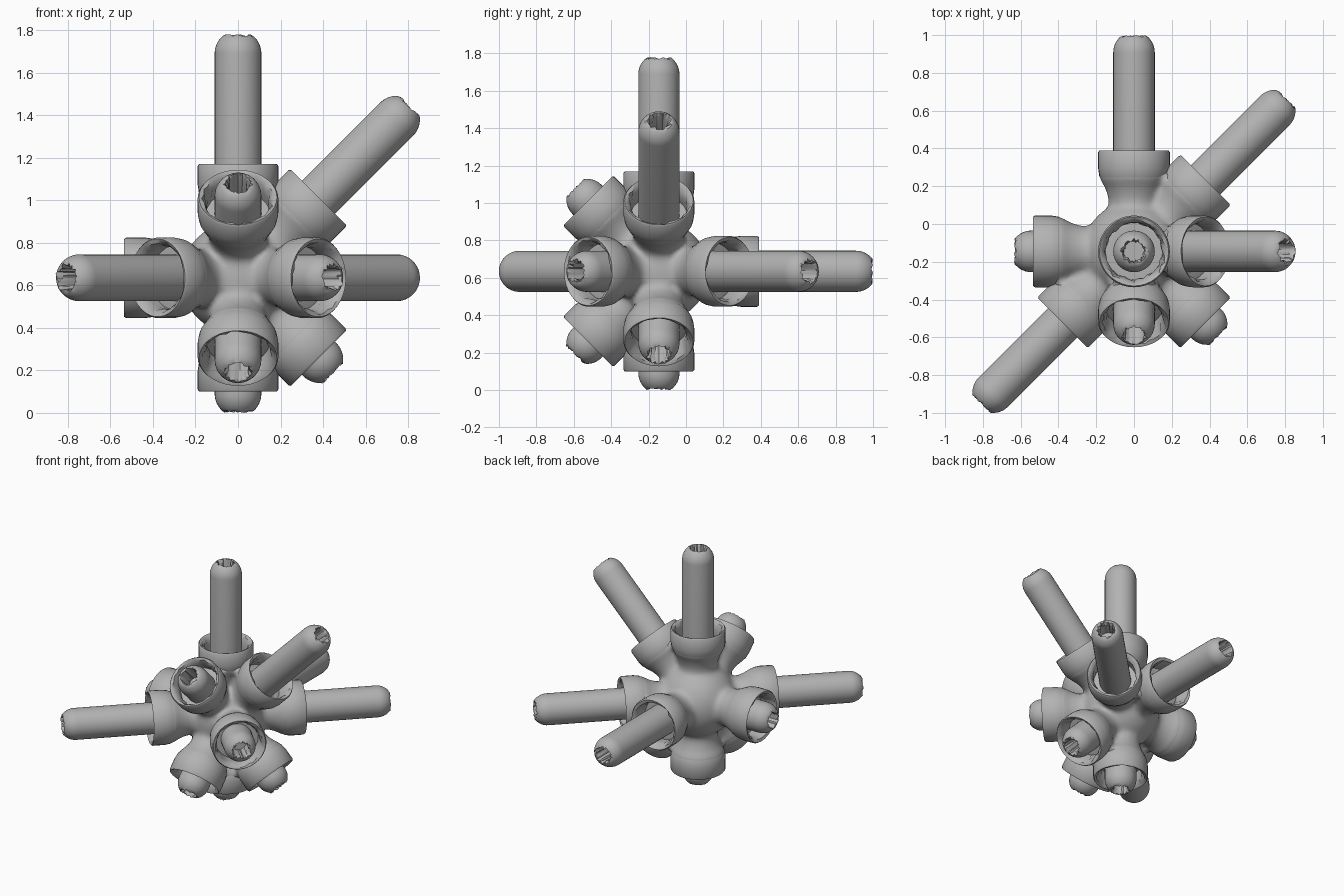
import bpy, bmesh, math, random
from mathutils import Vector

random.seed(4)
if "Cube" in bpy.data.objects:
    bpy.data.objects.remove(bpy.data.objects["Cube"], do_unlink=True)

CENTRE = Vector((0, -0.145, 0.635))
SIDES = 36
LONG, SHORT = 1.145, 0.635

grey = bpy.data.materials.new("plain grey")
grey.use_nodes = True
grey.diffuse_color = (0.45, 0.45, 0.45, 1)
grey.node_tree.nodes["Principled BSDF"].inputs["Base Color"].default_value = (0.45, 0.45, 0.45, 1)

# Arm direction, name and reach
ARMS = [
    ("top", (0, 0, 1), LONG), ("bottom", (0, 0, -1), SHORT),
    ("back", (0, 1, 0), LONG), ("right", (-1, 0, 0), SHORT),
    ("upper_left", (1, 0, 1), LONG), ("lower_left", (1, 0, -1), SHORT),
    ("back_left", (1, 1, 0), LONG), ("front_left", (1, -1, 0), SHORT),
    ("front_right", (-1, -1, 0), LONG),
    ("upper_front", (0, -1, 1), SHORT), ("lower_front", (0, -1, -1), SHORT),
]


def lathe(bm, profile, direction, rough=(), amount=0.0):
    """Spin (radius, distance) points round an axis; rough rows get a ragged edge."""
    turn = Vector((0, 0, 1)).rotation_difference(Vector(direction).normalized())
    rows = []
    for i, (radius, dist) in enumerate(profile):
        row = []
        for k in range(SIDES):
            a = math.tau * k / SIDES
            jr = random.uniform(-amount, amount) if i in rough else 0
            jz = random.uniform(-amount, 0) if i in rough else 0
            p = Vector(((radius + jr) * math.cos(a), (radius + jr) * math.sin(a), dist + jz))
            row.append(bm.verts.new(turn @ p))
        rows.append(row)
    for lower, upper in zip(rows, rows[1:]):
        for k in range(SIDES):
            n = (k + 1) % SIDES
            bm.faces.new((lower[k], lower[n], upper[n], upper[k]))
    bm.faces.new(rows[0][::-1])
    bm.faces.new(rows[-1])


def finish(name, bm):
    mesh = bpy.data.meshes.new(name)
    bm.to_mesh(mesh)
    bm.free()
    obj = bpy.data.objects.new(name, mesh)
    obj.location = CENTRE
    mesh.materials.append(grey)
    bpy.context.collection.objects.link(obj)
    bpy.ops.object.select_all(action="DESELECT")
    obj.select_set(True)
    bpy.context.view_layer.objects.active = obj
    bpy.ops.object.shade_smooth_by_angle(angle=math.radians(40))
    return obj


# Central ball melted into the flared necks
bm = bmesh.new()
bmesh.ops.create_icosphere(bm, subdivisions=4, radius=0.27)
neck = [(0.135, 0.1), (0.135, 0.28), (0.155, 0.34), (0.185, 0.39), (0.185, 0.425)]
for name, direction, reach in ARMS:
    lathe(bm, neck, direction)
core = finish("core", bm)
remesh = core.modifiers.new("melt", "REMESH")
remesh.mode = "VOXEL"
remesh.voxel_size = 0.016
remesh.use_smooth_shade = True
soften = core.modifiers.new("soften", "SMOOTH")
soften.factor = 0.5
soften.iterations = 14

# Hollow cup at the end of each neck, ragged inside its lip
cup = [(0.135, 0.31), (0.16, 0.355), (0.184, 0.4), (0.19, 0.44), (0.19, 0.525),
       (0.183, 0.535), (0.168, 0.532), (0.155, 0.505), (0.148, 0.47), (0.15, 0.415)]
for name, direction, reach in ARMS:
    bm = bmesh.new()
    lathe(bm, cup, direction, rough=(6, 7, 8), amount=0.008)
    finish(name + "_cup", bm)

# Round-ended rods with a bore in the tip
R, BORE = 0.11, 0.062
for name, direction, reach in ARMS:
    profile = [(R, 0.36)]
    last = math.acos(BORE / R)
    for i in range(8):
        a = last * i / 7
        profile.append((R * math.cos(a), reach - R * math.sin(last) + R * math.sin(a)))
    profile += [(BORE - 0.008, reach - 0.02), (BORE - 0.008, reach - 0.14)]
    bm = bmesh.new()
    lathe(bm, profile, direction, rough=(8, 9), amount=0.01)
    finish(name + "_rod", bm)
